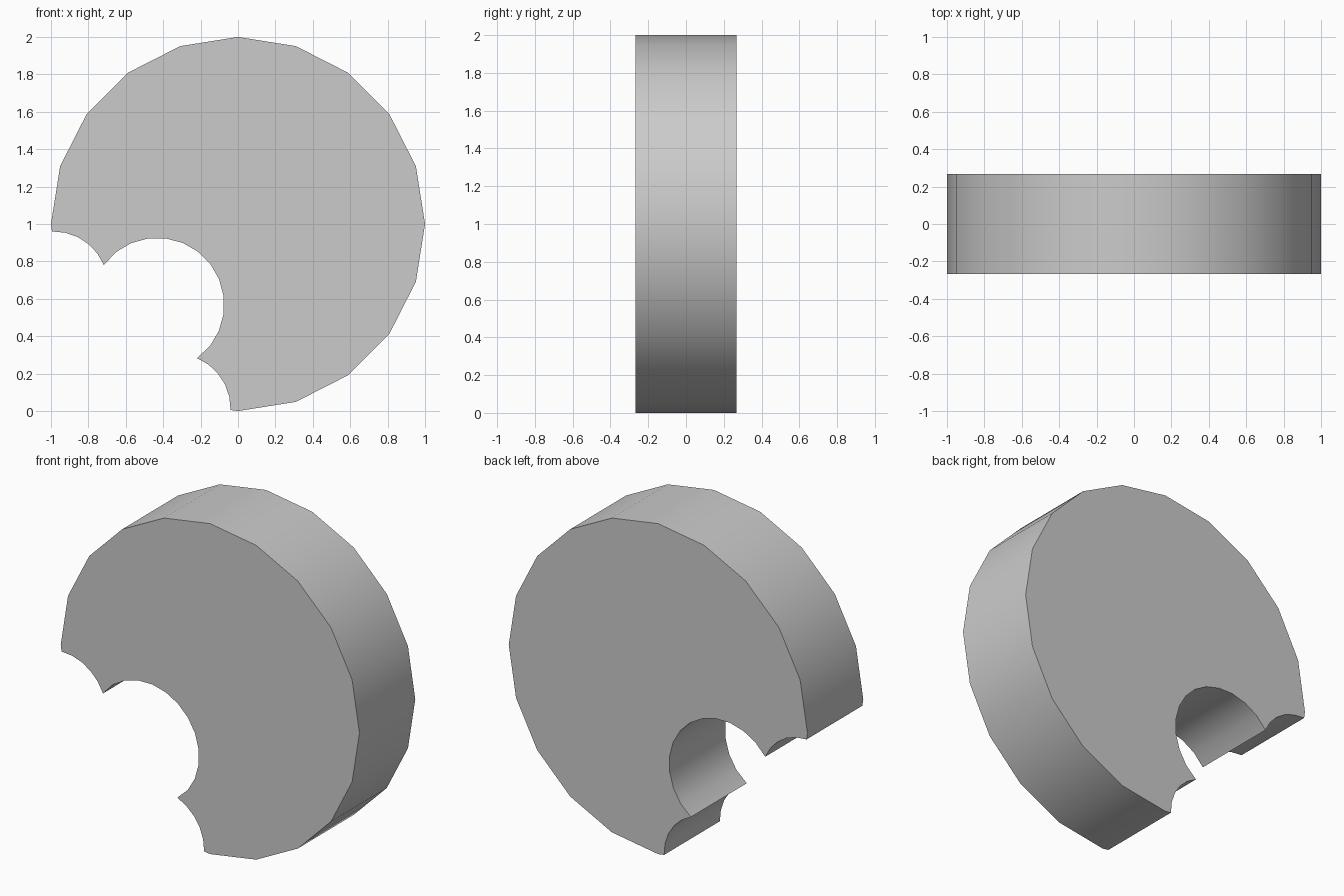
import bpy, bmesh
from math import cos, sin, radians

if "Cube" in bpy.data.objects:
    bpy.data.objects.remove(bpy.data.objects["Cube"])

HALF = 0.267  # half thickness


def arc(cx, cz, r, a0, a1, n):
    pts = []
    for i in range(n + 1):
        a = radians(a0 + (a1 - a0) * i / n)
        pts.append((cx + r * cos(a), cz + r * sin(a)))
    return pts


# Outline: 20-sided disc rim, then a three-scallop bite symmetric about its diagonal
rim = arc(0, 1, 1, -90, 180, 15)
side_scallop = arc(-0.985, 0.67, 0.29, 91.8, 22.4, 5)
middle_scallop = arc(-0.432, 0.568, 0.358, 143.2, -53.2, 13)[1:-1]
mirrored_scallop = [(z - 1, x + 1) for x, z in reversed(side_scallop)]
outline = rim + side_scallop + middle_scallop + mirrored_scallop

# Extrude the outline through the thickness
bm = bmesh.new()
face = bm.faces.new([bm.verts.new((x, -HALF, z)) for x, z in outline])
ext = bmesh.ops.extrude_face_region(bm, geom=[face], use_keep_orig=True)
new_verts = [g for g in ext["geom"] if isinstance(g, bmesh.types.BMVert)]
bmesh.ops.translate(bm, verts=new_verts, vec=(0, 2 * HALF, 0))
bmesh.ops.recalc_face_normals(bm, faces=bm.faces)
mesh = bpy.data.meshes.new("bitten_disc")
bm.to_mesh(mesh)
bm.free()

# Smooth rim with sharp cap edges
disc = bpy.data.objects.new("bitten_disc", mesh)
bpy.context.collection.objects.link(disc)
bpy.context.view_layer.objects.active = disc
disc.select_set(True)
bpy.ops.object.shade_smooth_by_angle(angle=radians(30))
